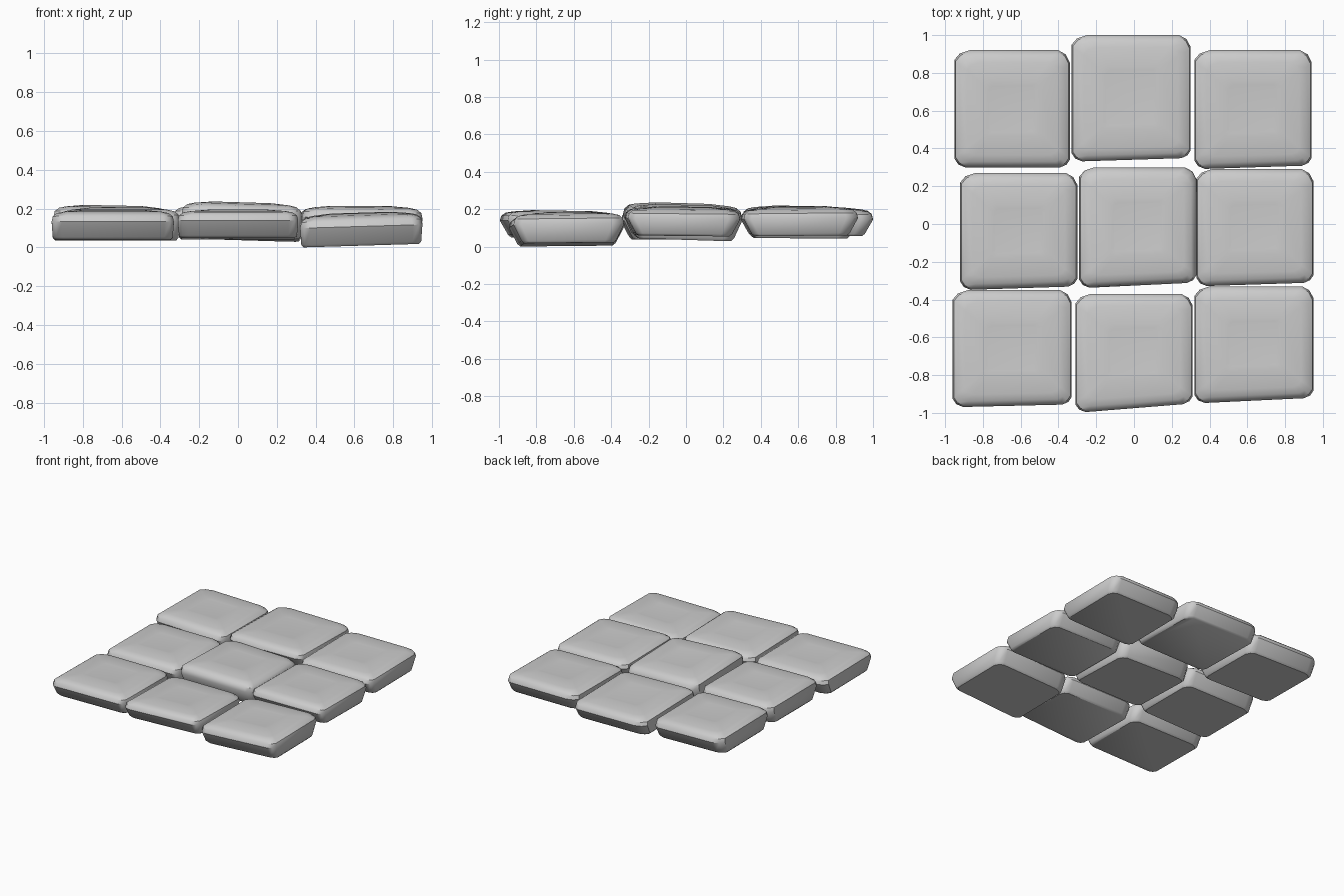
import bpy, bmesh, math

if "Cube" in bpy.data.objects:
    bpy.data.objects.remove(bpy.data.objects["Cube"])

# name: x0, x1, y0, y1, bottom z, crown z, tilt x, tilt y, front-edge skew
TILES = {
    "front_left":   (-0.96, -0.33, -0.97, -0.35, 0.038, 0.192, 0.00, -0.01, 0.015),
    "front_middle": (-0.31, 0.31, -1.00, -0.37, 0.045, 0.192, 0.00, -0.02, 0.05),
    "front_right":  (0.32, 0.95, -0.95, -0.33, 0.012, 0.178, 0.03, 0.01, 0.03),
    "centre_left":  (-0.92, -0.30, -0.35, 0.27, 0.037, 0.205, 0.00, 0.00, 0.02),
    "centre":       (-0.29, 0.33, -0.34, 0.30, 0.045, 0.228, -0.03, -0.03, 0.03),
    "centre_right": (0.33, 0.95, -0.33, 0.29, 0.060, 0.212, -0.01, -0.01, 0.02),
    "back_left":    (-0.95, -0.34, 0.30, 0.92, 0.050, 0.215, -0.02, -0.01, 0.00),
    "back_middle":  (-0.33, 0.30, 0.33, 1.00, 0.065, 0.212, -0.01, -0.02, 0.02),
    "back_right":   (0.32, 0.94, 0.29, 0.92, 0.058, 0.212, 0.00, 0.01, 0.02),
}

# height fraction, inset x, inset y, corner scale
RINGS = [
    (0.00, 0.018, 0.060, 0.8), (0.08, 0.006, 0.045, 0.9), (0.60, 0.0, 0.0, 1.0),
    (0.78, 0.006, 0.008, 1.0), (0.89, 0.028, 0.030, 1.0), (0.94, 0.065, 0.065, 0.8),
    (1.00, 0.155, 0.165, 0.5), (0.985, 0.180, 0.190, 0.4),
]
# corner signs with cut size along x and y, counter-clockwise
CORNERS = [(-1, -1, 0.055, 0.045), (1, -1, 0.05, 0.04),
           (1, 1, 0.06, 0.065), (-1, 1, 0.08, 0.05)]


def outline(hx, hy, scale):
    """Rectangle with softened chamfered corners."""
    pts = []
    for i, (sx, sy, cx, cy) in enumerate(CORNERS):
        cx, cy = cx * scale, cy * scale
        seg = [(hx, hy - cy), (hx - cx * 0.35, hy - cy * 0.35), (hx - cx, hy)]
        if i % 2:
            seg.reverse()
        # keep the walk counter-clockwise in every quadrant
        seg = [(sx * x, sy * y) for x, y in seg]
        pts += seg
    return pts


def make_tile(name, x0, x1, y0, y1, zb, zt, tx, ty, skew):
    cx, cy, hx, hy = (x0 + x1) / 2, (y0 + y1) / 2, (x1 - x0) / 2, (y1 - y0) / 2
    bm = bmesh.new()
    rings = []
    for f, ix, iy, s in RINGS:
        ring = []
        for x, y in outline(hx - ix, hy - iy, s):
            z = zb + f * (zt - zb) + tx * x + ty * y
            lift = skew * (x / hx + 1) / 2 * (1 - y / hy) / 2
            ring.append(bm.verts.new((cx + x, cy + y + lift, z)))
        rings.append(ring)
    n = len(rings[0])
    for a, b in zip(rings, rings[1:]):
        for i in range(n):
            j = (i + 1) % n
            bm.faces.new((a[i], a[j], b[j], b[i]))
    bm.faces.new(rings[-1])
    bm.faces.new(rings[0][::-1])
    bmesh.ops.recalc_face_normals(bm, faces=bm.faces)
    mesh = bpy.data.meshes.new(name)
    bm.to_mesh(mesh)
    bm.free()
    ob = bpy.data.objects.new(name, mesh)
    bpy.context.collection.objects.link(ob)
    return ob


# nine worn paving stones
for name, spec in TILES.items():
    ob = make_tile(name + "_stone", *spec)
    bpy.ops.object.select_all(action='DESELECT')
    ob.select_set(True)
    bpy.context.view_layer.objects.active = ob
    bpy.ops.object.shade_smooth_by_angle(angle=math.radians(38))
